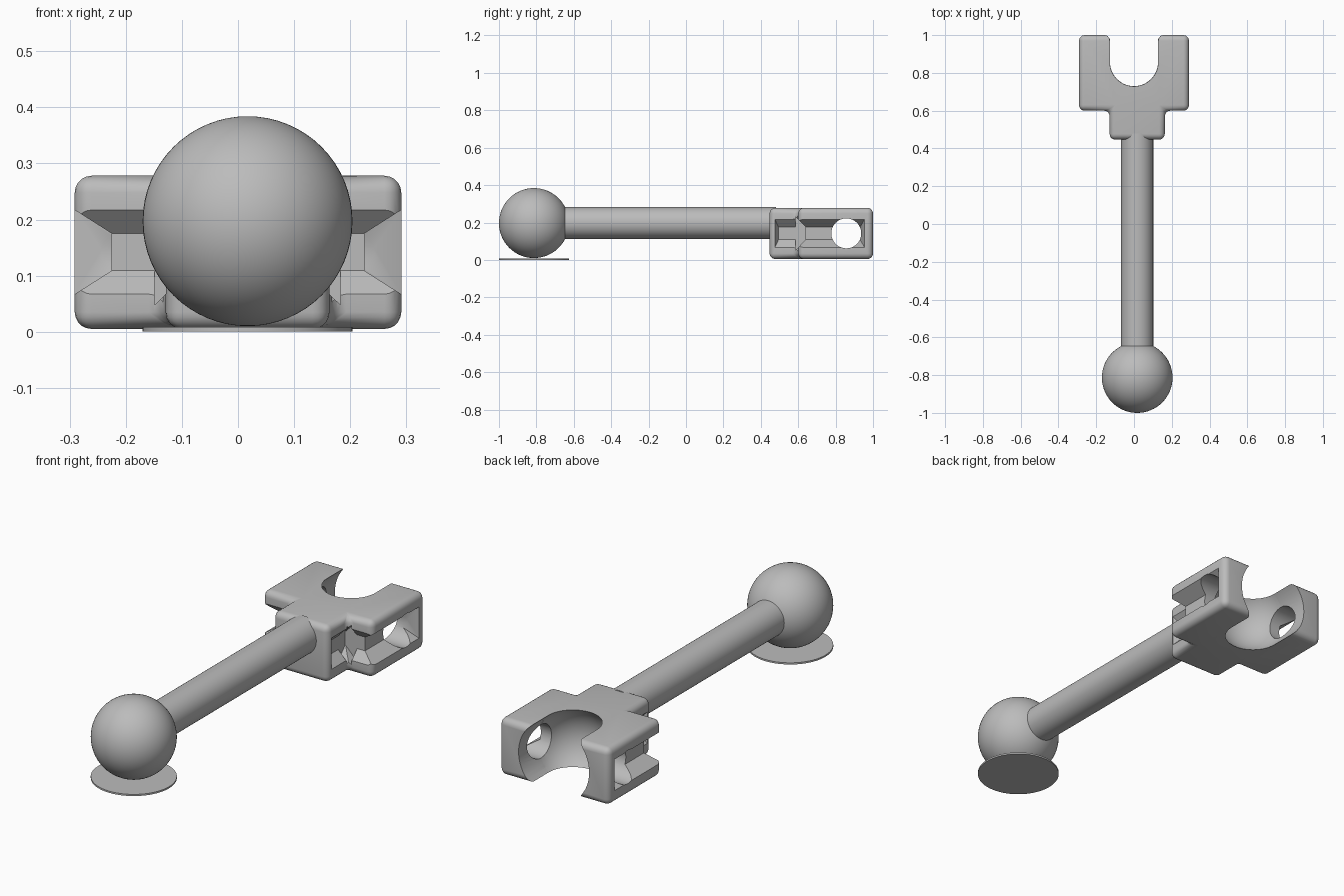
import bpy, bmesh, math
from mathutils import Matrix, Vector

cube = bpy.data.objects.get("Cube")
if cube:
    bpy.data.objects.remove(cube, do_unlink=True)

grey = bpy.data.materials.new("plain grey")
grey.use_nodes = True
grey.diffuse_color = (0.5, 0.5, 0.5, 1)
grey.node_tree.nodes["Principled BSDF"].inputs["Base Color"].default_value = (0.5, 0.5, 0.5, 1)

AXIS_X = 0.017            # the rod and ball sit slightly off centre
BALL = Vector((AXIS_X, -0.813, 0.197))
BALL_R = 0.187
SOCKET = Vector((0, 0.857, 0.142))


def make(name, bm):
    bmesh.ops.recalc_face_normals(bm, faces=bm.faces)
    mesh = bpy.data.meshes.new(name)
    bm.to_mesh(mesh)
    bm.free()
    mesh.materials.append(grey)
    obj = bpy.data.objects.new(name, mesh)
    bpy.context.collection.objects.link(obj)
    return obj


def smooth(obj, angle=35):
    bpy.ops.object.select_all(action='DESELECT')
    obj.select_set(True)
    bpy.context.view_layer.objects.active = obj
    bpy.ops.object.shade_smooth_by_angle(angle=math.radians(angle))


def cylinder(name, radius, start, end, segments=64):
    start, end = Vector(start), Vector(end)
    axis = end - start
    bm = bmesh.new()
    turn = axis.to_track_quat('Z', 'Y').to_matrix().to_4x4()
    bmesh.ops.create_cone(bm, cap_ends=True, segments=segments, radius1=radius,
                          radius2=radius, depth=axis.length,
                          matrix=Matrix.Translation((start + end) / 2) @ turn)
    return make(name, bm)


def sphere(name, radius, centre):
    bm = bmesh.new()
    bmesh.ops.create_uvsphere(bm, u_segments=64, v_segments=32, radius=radius,
                              matrix=Matrix.Translation(centre))
    return make(name, bm)


def hull(name, points):
    bm = bmesh.new()
    for p in points:
        bm.verts.new(p)
    bmesh.ops.convex_hull(bm, input=bm.verts)
    return make(name, bm)


def side_groove(name, side, centre, outer, inner, outer_y, inner_y):
    """Tapered channel cut inward from a side face."""
    pts = []
    slope = (outer - inner) / 0.04     # carry the taper past the face
    for x, ys, half in ((inner, inner_y, 0.033), (outer, outer_y, 0.075),
                        (outer + 0.02, outer_y, 0.075 + 0.02 / slope)):
        pts += [(centre + side * x, y, SOCKET.z + s * half) for y in ys for s in (-1, 1)]
    return hull(name, pts)


def step_groove(name, side):
    """Tapered channel cut into the shoulder facing the rod."""
    pts = [(side * x, y, SOCKET.z + s * half)
           for y, half in ((0.64, 0.033), (0.60, 0.075), (0.585, 0.09))
           for x in (0.12, 0.32) for s in (-1, 1)]
    return hull(name, pts)


# Ball, its thin base disc, and the rod
smooth(sphere("ball", BALL_R, BALL))
smooth(cylinder("base_disc", BALL_R, (BALL.x, BALL.y, 0), (BALL.x, BALL.y, 0.008)))
smooth(cylinder("rod", 0.085, (AXIS_X, -0.7, BALL.z), (AXIS_X, 0.48, BALL.z)))

# Socket block: stepped outline with rounded edges
n0, n1, w = AXIS_X - 0.146, AXIS_X + 0.146, 0.291
outline = [(n0, 0.447), (n1, 0.447), (n1, 0.6), (w, 0.6),
           (w, 1), (-w, 1), (-w, 0.6), (n0, 0.6)]
bm = bmesh.new()
face = bm.faces.new([bm.verts.new((x, y, 0.005)) for x, y in outline])
top = bmesh.ops.extrude_face_region(bm, geom=[face])
bmesh.ops.translate(bm, vec=(0, 0, 0.273),
                    verts=[v for v in top["geom"] if isinstance(v, bmesh.types.BMVert)])
block = make("socket_block", bm)
bevel = block.modifiers.new("rounding", 'BEVEL')
bevel.width, bevel.segments, bevel.limit_method = 0.03, 5, 'ANGLE'

# Cutters: open socket, cross hole and grooves
back = SOCKET + Vector((0, 0.4, 0))
cutters = [sphere("socket_cutter", BALL_R, SOCKET),
           cylinder("socket_mouth_cutter", BALL_R, SOCKET, back),
           cylinder("cross_hole_cutter", 0.08, SOCKET - Vector((0.5, 0, 0)),
                    SOCKET + Vector((0.5, 0, 0)))]
for side, word in ((1, "left"), (-1, "right")):
    cutters += [
        side_groove(word + "_arm_groove_cutter", side, 0, w, 0.225, (0.56, 0.955), (0.6, 0.93)),
        side_groove(word + "_neck_groove_cutter", side, AXIS_X, 0.146, 0.105,
                    (0.475, 0.64), (0.495, 0.64)),
        step_groove(word + "_shoulder_groove_cutter", side)]
for cutter in cutters:
    cutter.hide_render = True
    cut = block.modifiers.new(cutter.name, 'BOOLEAN')
    cut.object, cut.operation, cut.solver = cutter, 'DIFFERENCE', 'EXACT'

# Bake the cuts and drop the cutters
graph = bpy.context.evaluated_depsgraph_get()
baked = bpy.data.meshes.new_from_object(block.evaluated_get(graph))
block.modifiers.clear()
block.data = baked
for cutter in cutters:
    bpy.data.objects.remove(cutter, do_unlink=True)
smooth(block)
